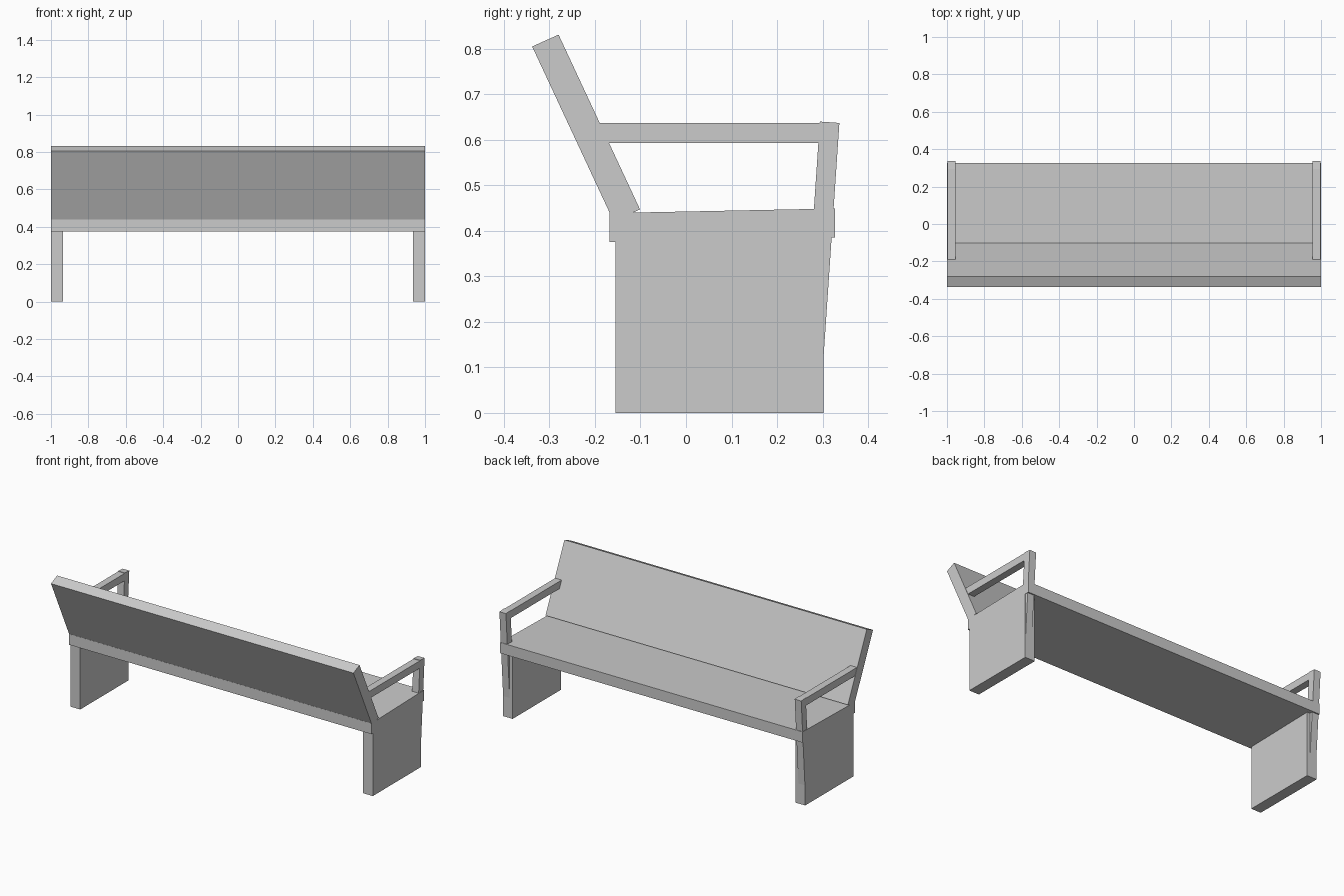
import bpy
import bmesh

cube = bpy.data.objects.get("Cube")
if cube:
    bpy.data.objects.remove(cube, do_unlink=True)

GREY = (0.6, 0.6, 0.6, 1.0)
grey = bpy.data.materials.new("light_grey")
grey.use_nodes = True
grey.diffuse_color = GREY
grey.node_tree.nodes["Principled BSDF"].inputs["Base Color"].default_value = GREY


def slab(name, profile, x0, x1):
    """Extrude a (y, z) side profile from x0 to x1."""
    bm = bmesh.new()
    face = bm.faces.new([bm.verts.new((x0, y, z)) for y, z in profile])
    extruded = bmesh.ops.extrude_face_region(bm, geom=[face])["geom"]
    moved = [v for v in extruded if isinstance(v, bmesh.types.BMVert)]
    bmesh.ops.translate(bm, verts=moved, vec=(x1 - x0, 0, 0))
    bmesh.ops.recalc_face_normals(bm, faces=bm.faces)
    mesh = bpy.data.meshes.new(name)
    bm.to_mesh(mesh)
    bm.free()
    mesh.materials.append(grey)
    obj = bpy.data.objects.new(name, mesh)
    bpy.context.collection.objects.link(obj)
    return obj


# Seat plank, tipped slightly towards the backrest
slab("seat", [(-0.168, 0.375), (0.327, 0.385), (0.327, 0.449), (-0.168, 0.439)], -1, 1)

# Leaning backrest sunk into the seat
slab("backrest", [(-0.338, 0.805), (-0.28, 0.831), (-0.101, 0.447), (-0.159, 0.421)], -1, 1)

for side, s in (("left", 1), ("right", -1)):
    # Panel leg
    slab(side + "_leg", [(-0.155, 0), (0.302, 0), (0.302, 0.4), (-0.155, 0.4)], s * 0.935, s)

    # Slanted arm post running down into the leg
    outer = s * 0.998
    inner = s * 0.955
    slab(side + "_arm_post", [(0.294, 0.64), (0.337, 0.637), (0.302, 0.12), (0.259, 0.123)], inner, outer)

    # Horizontal armrest from post to backrest
    slab(side + "_armrest", [(-0.225, 0.593), (0.31, 0.593), (0.31, 0.637), (-0.225, 0.637)], inner, outer)
